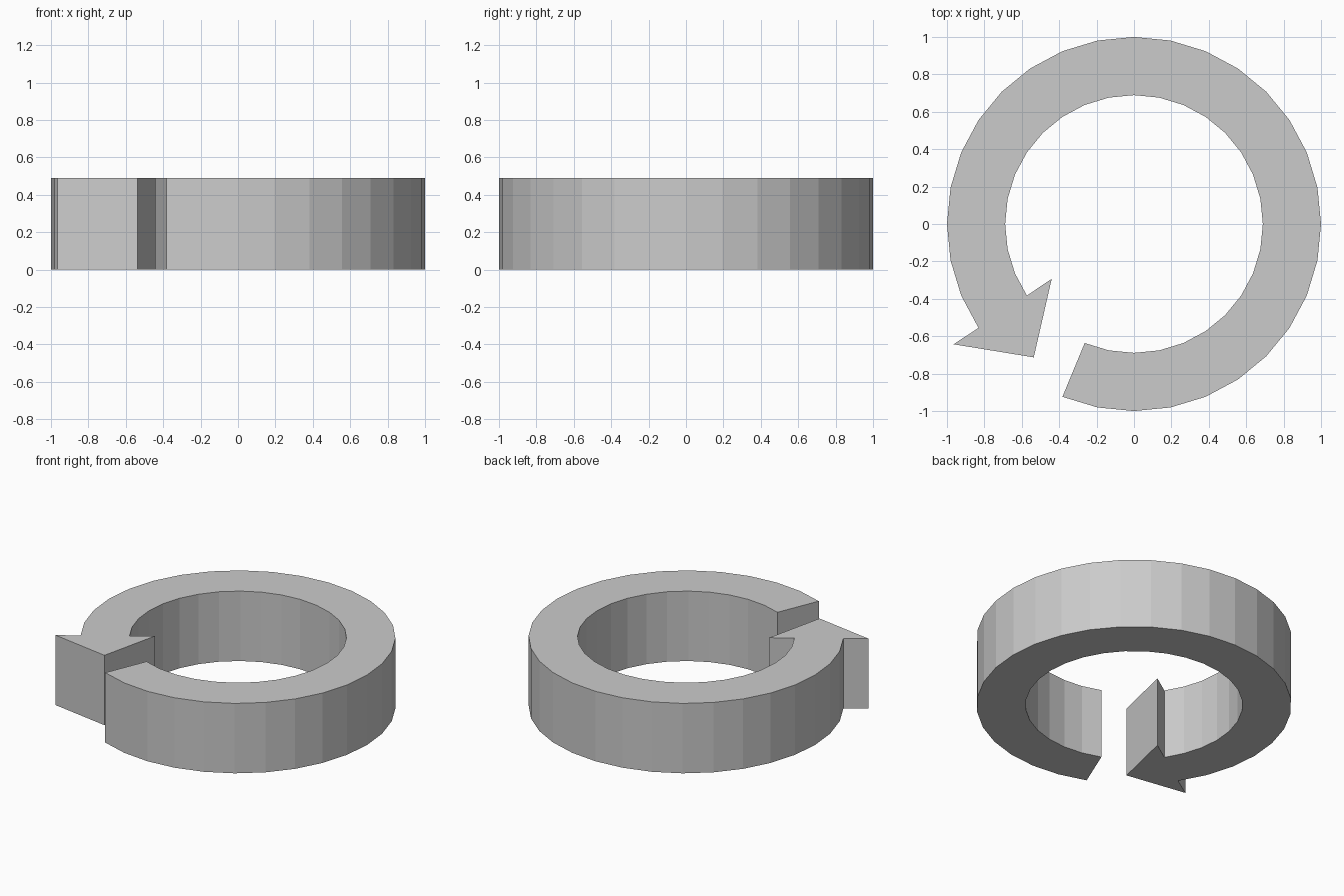
import bpy, bmesh, math

if "Cube" in bpy.data.objects:
    bpy.data.objects.remove(bpy.data.objects["Cube"])

OUTER, INNER, HEIGHT, SIDES = 1.0, 0.689, 0.49, 32
FIRST, LAST = -10, 19          # ring steps from the tail (-112.5 deg) to the arrowhead (213.75 deg)


def on_circle(radius, step):
    a = 2 * math.pi * step / SIDES
    return (radius * math.cos(a), radius * math.sin(a))


# Outline: outer arc, arrowhead, then inner arc back to the tail
outer_arc = [on_circle(OUTER, i) for i in range(FIRST, LAST + 1)]
inner_arc = [on_circle(INNER, i) for i in range(LAST, FIRST - 1, -1)]
arrowhead = [(-0.965, -0.643), (-0.536, -0.713), (-0.44, -0.293)]
outline = outer_arc + arrowhead + inner_arc

# Extrude the outline into a flat-shaded solid
bm = bmesh.new()
base = bm.faces.new([bm.verts.new((x, y, 0)) for x, y in outline])
top = bmesh.ops.extrude_face_region(bm, geom=[base], use_keep_orig=True)
bmesh.ops.translate(bm, vec=(0, 0, HEIGHT),
                    verts=[v for v in top["geom"] if isinstance(v, bmesh.types.BMVert)])
bmesh.ops.recalc_face_normals(bm, faces=bm.faces)
mesh = bpy.data.meshes.new("circular_arrow")
bm.to_mesh(mesh)
bm.free()
bpy.context.collection.objects.link(bpy.data.objects.new("circular_arrow", mesh))
